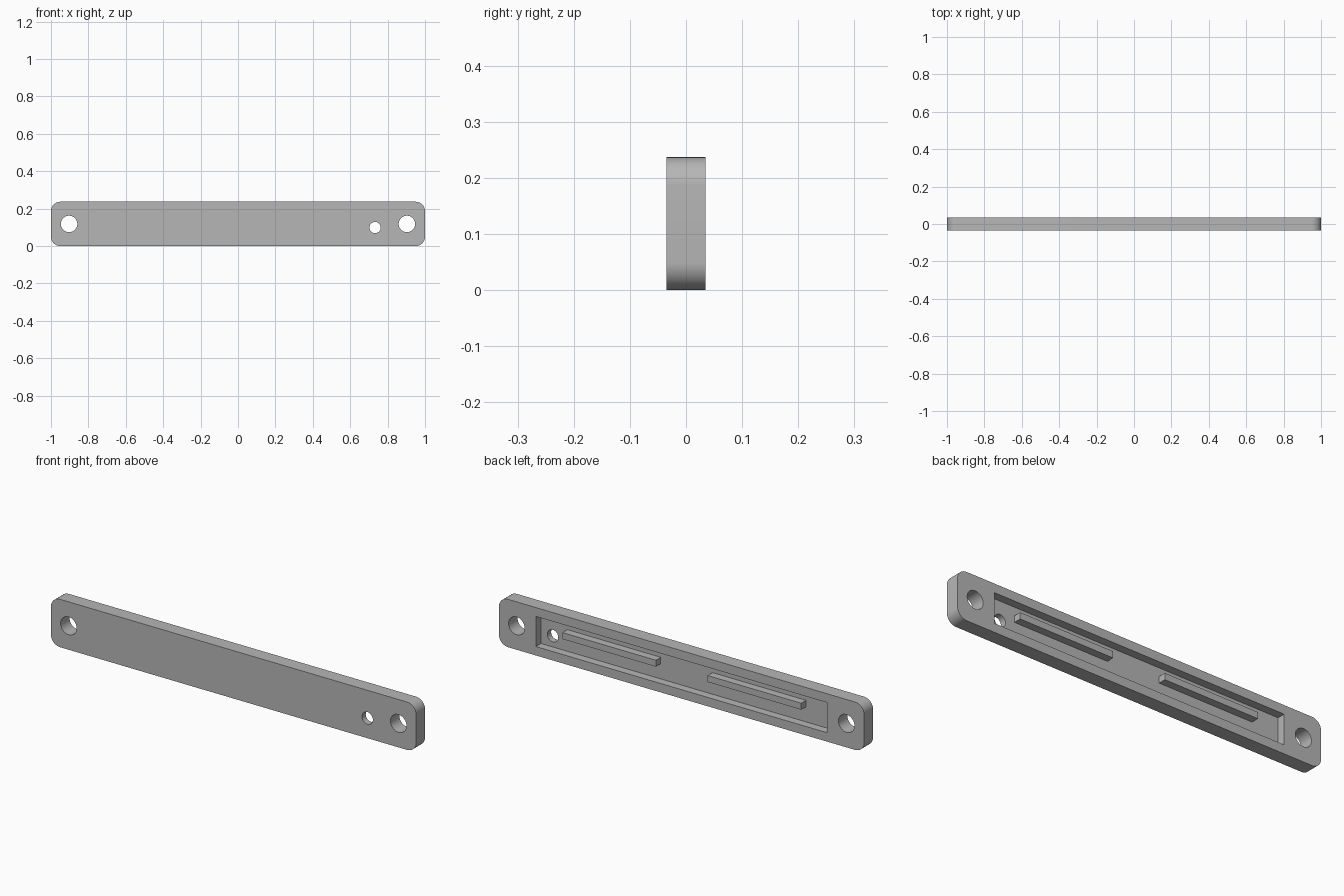
import bpy, bmesh, math
from mathutils import Matrix

cube = bpy.data.objects.get("Cube")
if cube:
    bpy.data.objects.remove(cube, do_unlink=True)

# Overall sizes
LENGTH, DEPTH, HEIGHT = 2.0, 0.07, 0.237
MID_Z = HEIGHT / 2
BACK = DEPTH / 2
POCKET_DEPTH = 0.04
FLOOR = BACK - POCKET_DEPTH

grey = bpy.data.materials.new("plain grey")
grey.use_nodes = True
colour = (0.47, 0.47, 0.47, 1)
grey.diffuse_color = colour
grey.node_tree.nodes["Principled BSDF"].inputs["Base Color"].default_value = colour


def finish(name, bm):
    mesh = bpy.data.meshes.new(name)
    bm.to_mesh(mesh)
    bm.free()
    mesh.materials.append(grey)
    obj = bpy.data.objects.new(name, mesh)
    bpy.context.collection.objects.link(obj)
    return obj


def box(name, x, y, z, corner=0):
    """Box between (min, max) pairs; corner rounds the edges along y."""
    bm = bmesh.new()
    bmesh.ops.create_cube(bm, size=1)
    for v in bm.verts:
        v.co = [lo if c < 0 else hi for c, (lo, hi) in zip(v.co, (x, y, z))]
    if corner:
        edges = [e for e in bm.edges
                 if abs(e.verts[0].co.y - e.verts[1].co.y) > DEPTH / 2]
        bmesh.ops.bevel(bm, geom=edges, offset=corner, segments=12,
                        profile=0.5, affect='EDGES')
    return finish(name, bm)


def drill(name, x, z, radius):
    """Cylinder along y."""
    bm = bmesh.new()
    place = Matrix.Translation((x, 0, z)) @ Matrix.Rotation(math.pi / 2, 4, 'X')
    bmesh.ops.create_cone(bm, cap_ends=True, segments=48, radius1=radius,
                          radius2=radius, depth=DEPTH * 3, matrix=place)
    return finish(name, bm)


# Plate with rounded corners
plate = box("plate", (-LENGTH / 2, LENGTH / 2), (-BACK, BACK), (0, HEIGHT), corner=0.05)

# Back pocket, two mounting holes and one small hole
cutters = [
    box("pocket_cutter", (-0.797, 0.797), (FLOOR, DEPTH), (0.044, 0.193)),
    drill("left_hole_cutter", 0.903, MID_Z, 0.044),
    drill("right_hole_cutter", -0.903, MID_Z, 0.044),
    drill("small_hole_cutter", 0.733, 0.099, 0.03),
]
bpy.context.view_layer.objects.active = plate
for cutter in cutters:
    cutter.hide_render = True
    cut = plate.modifiers.new(cutter.name, 'BOOLEAN')
    cut.operation = 'DIFFERENCE'
    cut.solver = 'EXACT'
    cut.object = cutter
    bpy.ops.object.modifier_apply(modifier=cut.name)
for cutter in cutters:
    bpy.data.objects.remove(cutter, do_unlink=True)

# Smooth corners and holes, sharp edges elsewhere
bpy.ops.object.select_all(action='DESELECT')
plate.select_set(True)
bpy.ops.object.shade_smooth_by_angle(angle=math.radians(30))

# Two ribs standing on the pocket floor
for side, name in ((1, "left_rib"), (-1, "right_rib")):
    ends = sorted((side * 0.142, side * 0.654))
    box(name, ends, (FLOOR - 0.005, BACK - 0.002), (0.119, 0.151))
